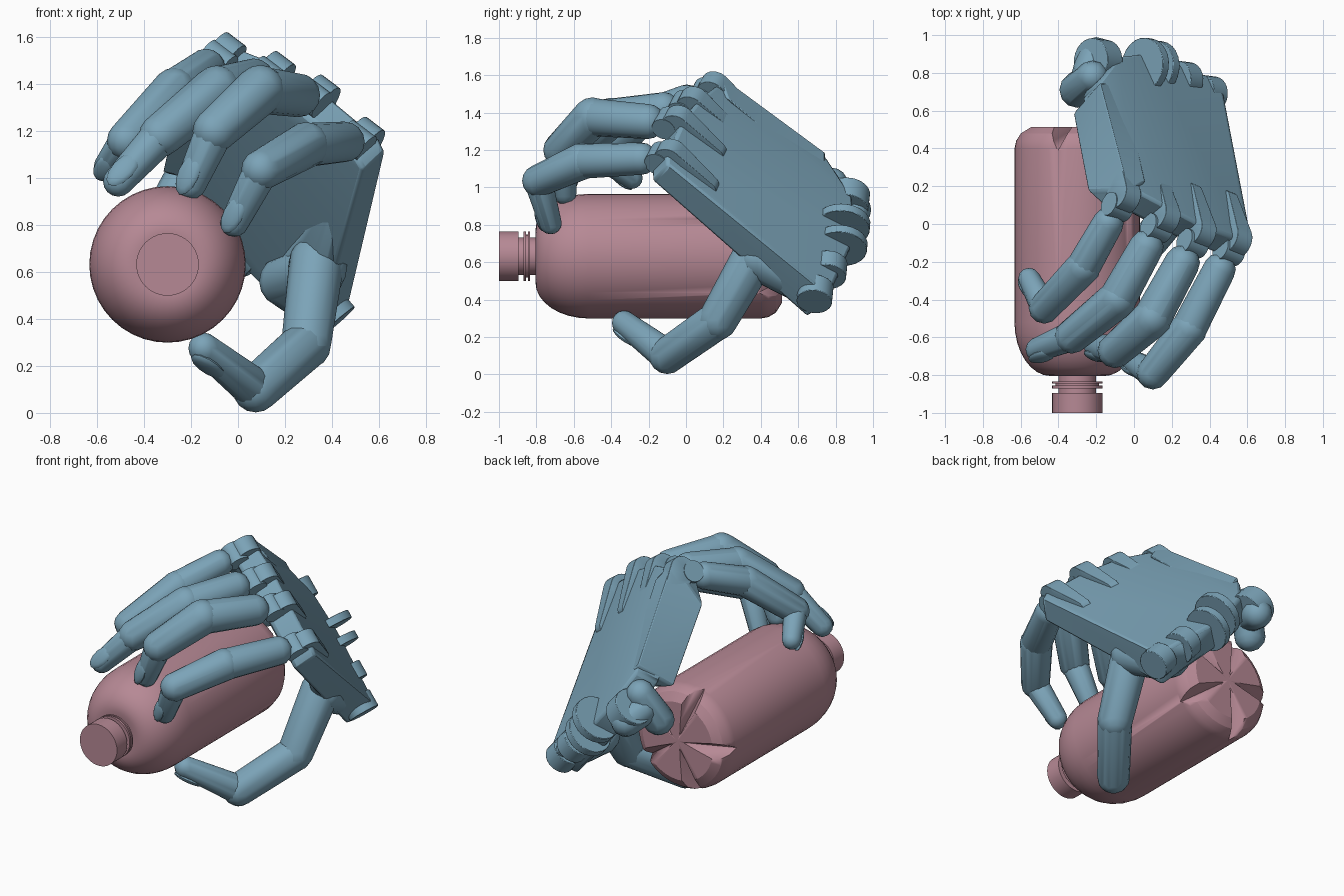
import bpy, bmesh, math
from mathutils import Vector as V, Matrix

if "Cube" in bpy.data.objects:
    bpy.data.objects.remove(bpy.data.objects["Cube"])


def material(name, rgb):
    m = bpy.data.materials.new(name)
    m.diffuse_color = (*rgb, 1)
    m.use_nodes = True
    m.node_tree.nodes["Principled BSDF"].inputs["Base Color"].default_value = m.diffuse_color
    return m


BLUE = material("hand_blue", (0.20, 0.37, 0.48))
PINK = material("bottle_pink", (0.47, 0.25, 0.30))


def finish(bm, name, mat, angle=35, bevel=0):
    bmesh.ops.recalc_face_normals(bm, faces=bm.faces)
    me = bpy.data.meshes.new(name)
    bm.to_mesh(me)
    bm.free()
    me.materials.append(mat)
    me.polygons.foreach_set("use_smooth", [True] * len(me.polygons))
    me.set_sharp_from_angle(angle=math.radians(angle))
    ob = bpy.data.objects.new(name, me)
    bpy.context.collection.objects.link(ob)
    if bevel:
        b = ob.modifiers.new("bevel", 'BEVEL')
        b.width, b.segments = bevel, 2
        b.limit_method = 'ANGLE'
    return ob


def hull(bm, points):
    """Add the convex hull of some points to a bmesh."""
    vs = [bm.verts.new(p) for p in points]
    bmesh.ops.convex_hull(bm, input=vs)
    loose = [v for v in vs if v.is_valid and not v.link_faces]
    bmesh.ops.delete(bm, geom=loose, context='VERTS')


def ball(c, r, n=12):
    out = [V(c) + V((0, 0, r)), V(c) - V((0, 0, r))]
    for i in range(1, 8):
        a = math.pi * i / 8
        for j in range(n):
            t = 2 * math.pi * j / n
            out.append(V(c) + r * V((math.sin(a) * math.cos(t), math.sin(a) * math.sin(t), math.cos(a))))
    return out


def capsule(bm, a, b, ra, rb):
    hull(bm, ball(a, ra) + ball(b, rb))


def disc_points(c, axis, r, depth, n=24):
    q = V(axis).to_track_quat('Z', 'Y')
    return [V(c) + q @ V((r * math.cos(2 * math.pi * j / n), r * math.sin(2 * math.pi * j / n), h))
            for j in range(n) for h in (-depth / 2, depth / 2)]


def nail(bm, prev, joint, tip, r):
    e, f = (joint - prev).normalized(), (tip - joint).normalized()
    up = (e - f * e.dot(f)).normalized()
    side = f.cross(up)
    c = joint.lerp(tip, 0.85) + up * r * 0.8
    m = Matrix((side * r * 0.75, f * r * 1.4, up * r * 0.32)).transposed()
    hull(bm, [c + m @ p for p in ball((0, 0, 0), 1)])


# Bottle, turned about the y axis
profile = [(0, -1), (.133, -1), (.133, -.895), (.1, -.895), (.1, -.87), (.133, -.87), (.133, -.855),
           (.115, -.855), (.115, -.845), (.133, -.845), (.133, -.835), (.1, -.835), (.1, -.80)]
for i in range(9):
    a = math.pi / 2 * i / 8
    profile.append((.14 + .193 * math.sin(a), -.52 - .285 * math.cos(a)))
profile += [(.333, .40), (.326, .44), (.302, .48), (.25, .513), (0, .513)]
bm = bmesh.new()
N, rings = 40, []
for r, y in profile:
    k = N if r else 1
    rings.append([bm.verts.new((-.3 + r * math.cos(2 * math.pi * j / N), y,
                                .632 + r * math.sin(2 * math.pi * j / N))) for j in range(k)])
for p, q in zip(rings, rings[1:]):
    for j in range(N):
        f = [p[j % len(p)], p[(j + 1) % len(p)], q[(j + 1) % len(q)], q[j % len(q)]]
        bm.faces.new(list(dict.fromkeys(f)))
bottle = finish(bm, "bottle", PINK, 25)

# Five V notches in the bottle base
bm = bmesh.new()
for k in range(5):
    a = math.radians(108 + 72 * k)
    d, s = V((math.cos(a), 0, math.sin(a))), V((-math.sin(a), 0, math.cos(a)))
    c = V((-.3, 0, .632))
    hull(bm, [c + d * r + s * w + V((0, y, 0)) for r, w, y in
              ((.05, 0, .505), (.05, .008, .54), (.05, -.008, .54),
               (.4, 0, .36), (.4, .10, .54), (.4, -.10, .54))])
cutter = finish(bm, "notch_cutter", PINK)
cutter.hide_render = True
cutter.hide_set(True)
cut = bottle.modifiers.new("notches", 'BOOLEAN')
cut.operation, cut.object, cut.solver = 'DIFFERENCE', cutter, 'EXACT'

# Palm plate
normal = V((.617, .542, .571))
row = V((.66, -.26, -.50)).normalized()
back = V((-.16, .75, -.60)).normalized()
knuckles = [V(p) for p in ((-.06, .14, 1.52), (.15, .03, 1.44), (.34, -.05, 1.34), (.53, -.09, 1.16))]
outer = [V(p) for p in ((-.04, .20, 1.57), (.19, .08, 1.48), (.36, -.01, 1.37), (.60, -.10, 1.17),
                        (.625, -.10, 1.12), (.46, .76, .42), (.42, .73, .39), (.29, .82, .54),
                        (.08, .91, .74), (-.08, .89, .95), (-.18, .76, 1.15))]
bm = bmesh.new()
hull(bm, outer + [p - normal * .15 for p in outer])
finish(bm, "palm", BLUE, bevel=.02)

# Little finger side of the palm
bm = bmesh.new()
hull(bm, [(-.03, .18, 1.60), (.06, .22, 1.48), (-.18, .75, 1.18), (-.06, .74, 1.03),
          (-.24, .17, 1.38), (-.12, .06, 1.45), (-.32, .59, 1.02), (-.15, .6, .98)])
finish(bm, "palm_edge", BLUE, bevel=.012)

# Knuckle prongs along the back of the hand
bm = bmesh.new()
for k in knuckles:
    c = k + normal * .012
    hull(bm, disc_points(c, row, .08, .10) + disc_points(c + back * .26, row, .055, .06))
finish(bm, "knuckle_lobes", BLUE, bevel=.015)

# Wrist hinge discs and heel of the palm
bm = bmesh.new()
wrist = V((.64, -.08, -.74))
for c, r, w in (((-.19, .86, .93), .12, .12), ((.06, .84, .80), .145, .05),
                ((.12, .83, .69), .14, .05), ((.26, .76, .56), .10, .10), ((.39, .69, .43), .095, .11)):
    hull(bm, disc_points(c, wrist, r, w))
finish(bm, "wrist_discs", BLUE, bevel=.012)
bm = bmesh.new()
capsule(bm, (-.22, .78, 1.02), (-.30, .71, .85), .085, .095)
capsule(bm, (-.24, .80, .92), (-.2, .90, .88), .09, .09)
finish(bm, "palm_heel", BLUE)

# Thumb base pad
bm = bmesh.new()
hull(bm, ball((.35, .38, .62), .115) + ball((.30, .62, .48), .10) + ball((.20, .58, .56), .11))
hull(bm, ball((.37, .37, .66), .09) + ball((.44, .12, .94), .05) + ball((.26, .52, .62), .09))
finish(bm, "thumb_pad", BLUE)

# Fingers: middle joint, end joint, tip, radius
fingers = {
    "little_finger": ((-.27, -.23, 1.375), (-.475, -.445, 1.16), (-.555, -.29, 1.05), .094),
    "ring_finger": ((-.09, -.40, 1.375), (-.33, -.595, 1.18), (-.51, -.665, .985), .104),
    "middle_finger": ((.095, -.50, 1.375), (-.10, -.67, 1.20), (-.20, -.65, .975), .106),
    "index_finger": ((.29, -.555, 1.14), (.10, -.79, 1.035), (-.015, -.725, .81), .098),
}
for k, (name, (a, b, c, r)) in zip(knuckles, fingers.items()):
    a, b, c = V(a), V(b), V(c)
    d = (a - k).normalized()
    bm = bmesh.new()
    hull(bm, disc_points(k + d * .06, row, .065, .12))
    capsule(bm, k + d * (.07 + r), a, r * .88, r * .96)
    capsule(bm, a, b, r, r * .88)
    capsule(bm, b.lerp(c, .12), c, r * .76, r * .62)
    nail(bm, a, b, c, r * .64)
    finish(bm, name, BLUE, 40)

# Thumb
bm = bmesh.new()
t = [V(p) for p in ((.335, .37, .64), (.29, .17, .29), (.075, -.10, .10), (-.145, -.33, .275))]
capsule(bm, t[0], t[1], .118, .106)
capsule(bm, t[1], t[2], .104, .098)
capsule(bm, t[2], t[3], .088, .066)
nail(bm, t[1], t[2], t[3], .072)
finish(bm, "thumb", BLUE, 40)
